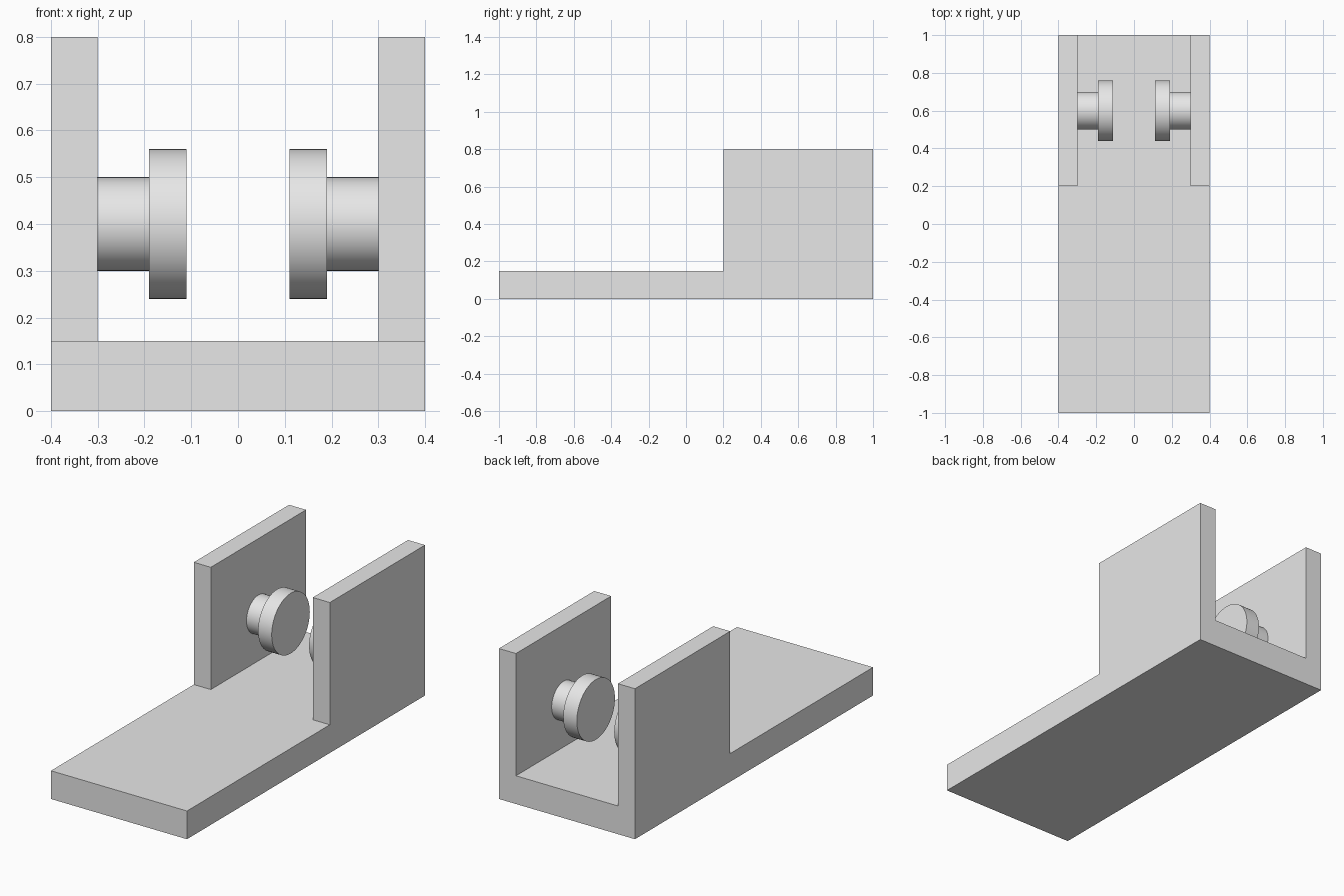
import bpy
import bmesh
import math
from mathutils import Vector

cube = bpy.data.objects.get("Cube")
if cube:
    bpy.data.objects.remove(cube)

grey = bpy.data.materials.new("light_grey")
grey.use_nodes = True
grey.diffuse_color = (0.8, 0.8, 0.8, 1)
grey.node_tree.nodes["Principled BSDF"].inputs["Base Color"].default_value = (0.8, 0.8, 0.8, 1)

HALF, INNER = 0.4, 0.3          # outer and inner half widths
FLOOR, TOP = 0.15, 0.8          # slab and wall heights
BACK, WALL_FRONT, FRONT = 1.0, 0.2, -1.0
AXIS = Vector((0, 0.6, 0.4))    # centre line of the pins


def finish(bm, name):
    bmesh.ops.recalc_face_normals(bm, faces=bm.faces[:])
    mesh = bpy.data.meshes.new(name)
    bm.to_mesh(mesh)
    bm.free()
    mesh.materials.append(grey)
    obj = bpy.data.objects.new(name, mesh)
    bpy.context.collection.objects.link(obj)
    return obj


def extrude_to(bm, faces, y):
    """Extrude faces to a given depth and return the new end faces."""
    geom = bmesh.ops.extrude_face_region(bm, geom=faces)["geom"]
    for v in geom:
        if isinstance(v, bmesh.types.BMVert):
            v.co.y = y
    return [f for f in geom if isinstance(f, bmesh.types.BMFace)]


def make_bracket():
    """U section with two upright walls, its floor running on to the front."""
    bm = bmesh.new()

    def row(z, xs):
        return [bm.verts.new((x, BACK, z)) for x in xs]

    xs = (-HALF, -INNER, INNER, HALF)
    low, mid, high = row(0, (-HALF, HALF)), row(FLOOR, xs), row(TOP, xs)
    base = bm.faces.new([low[0], low[1], *reversed(mid)])
    walls = [bm.faces.new([mid[i], mid[i + 1], high[i + 1], high[i]]) for i in (0, 2)]
    ends = extrude_to(bm, [base] + walls, WALL_FRONT)
    floor_end = min(ends, key=lambda f: f.calc_center_median().z)
    extrude_to(bm, [floor_end], FRONT)
    # Remove the buried face left behind by the floor extrusion
    buried = [f for f in bm.faces if f.calc_center_median().z < FLOOR
              and all(abs(v.co.y - WALL_FRONT) < 1e-5 for v in f.verts)]
    bmesh.ops.delete(bm, geom=buried, context="FACES_ONLY")
    bmesh.ops.recalc_face_normals(bm, faces=bm.faces[:])
    bmesh.ops.dissolve_limit(bm, angle_limit=0.01, verts=bm.verts[:], edges=bm.edges[:])
    return finish(bm, "bracket_body")


def make_pin(name, side):
    """Stepped pin: narrow stem on the wall, wide disc at the free end."""
    bm = bmesh.new()
    profile = [(0.3, 0), (0.3, 0.1), (0.19, 0.1), (0.19, 0.16), (0.11, 0.16), (0.11, 0)]
    verts = [bm.verts.new(AXIS + Vector((side * x, 0, r))) for x, r in profile]
    edges = [bm.edges.new(pair) for pair in zip(verts, verts[1:])]
    bmesh.ops.spin(bm, geom=verts + edges, cent=AXIS, axis=(1, 0, 0),
                   angle=math.tau, steps=64)
    bmesh.ops.remove_doubles(bm, verts=bm.verts[:], dist=1e-4)
    obj = finish(bm, name)
    bpy.ops.object.select_all(action="DESELECT")
    obj.select_set(True)
    bpy.context.view_layer.objects.active = obj
    bpy.ops.object.shade_smooth_by_angle(angle=math.radians(30))


make_bracket()
make_pin("left_pin", 1)
make_pin("right_pin", -1)
